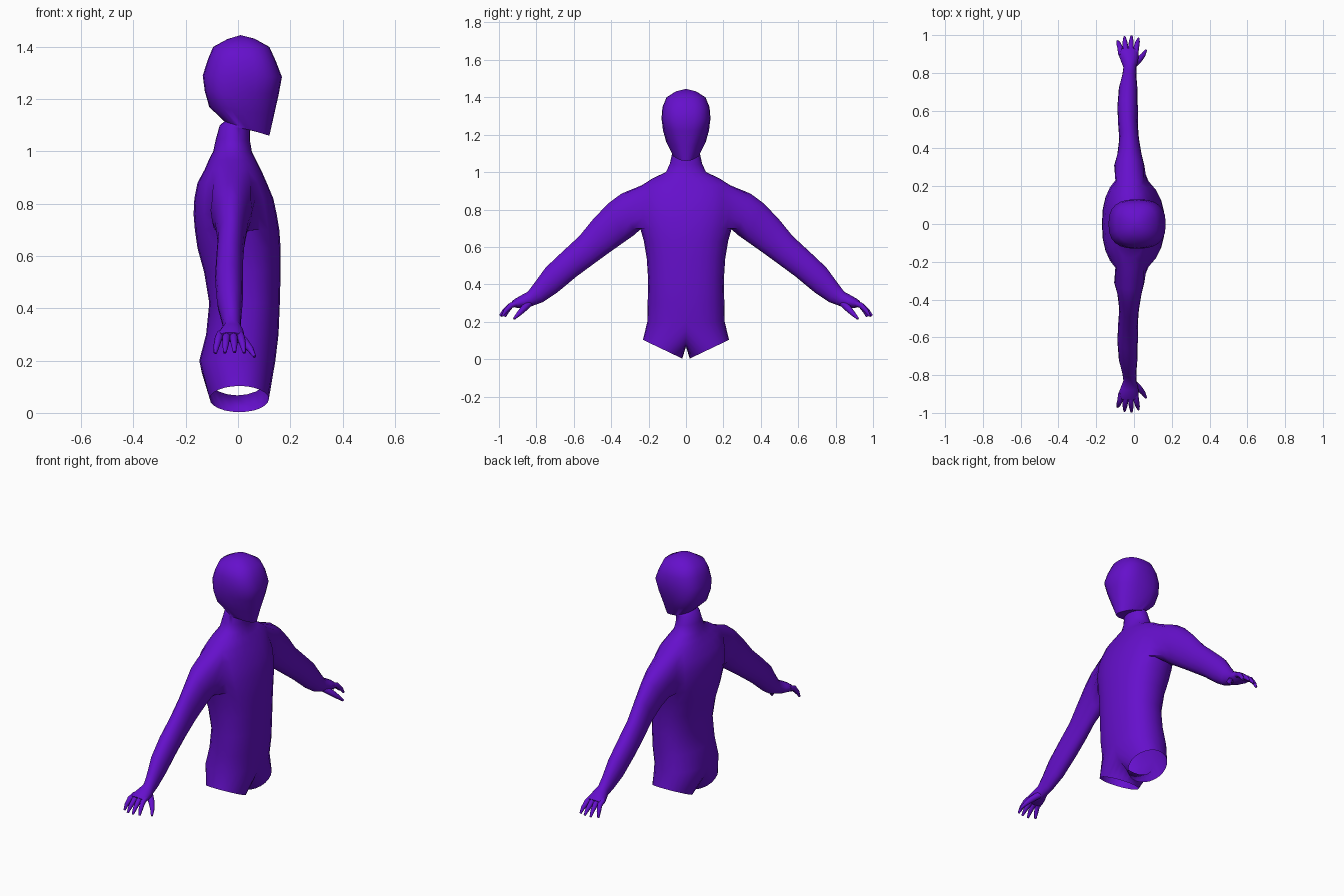
import bpy, bmesh, math
from mathutils import Vector

if "Cube" in bpy.data.objects:
    bpy.data.objects.remove(bpy.data.objects["Cube"])

N = 24                      # points round the full body, half is built and mirrored
HALF = N // 2

purple = bpy.data.materials.new("purple")
purple.diffuse_color = (0.13, 0.005, 0.6, 1)
purple.use_nodes = True
purple.node_tree.nodes["Principled BSDF"].inputs["Base Color"].default_value = purple.diffuse_color


def spow(v, p):
    return math.copysign(abs(v) ** (2 / p), v) if abs(v) > 1e-6 else 0.0


def skin(bm, a, b, closed=False):
    """Quads between two rows of vertices."""
    n = len(a)
    for i in range(n if closed else n - 1):
        j = (i + 1) % n
        bm.faces.new((a[i], a[j], b[j], b[i]))


def finish(bm, name, angle=50):
    """Turn the half mesh into a mirrored, smooth object."""
    bmesh.ops.recalc_face_normals(bm, faces=bm.faces)
    mesh = bpy.data.meshes.new(name)
    bm.to_mesh(mesh)
    bm.free()
    mesh.materials.append(purple)
    ob = bpy.data.objects.new(name, mesh)
    bpy.context.collection.objects.link(ob)
    bpy.ops.object.select_all(action='DESELECT')
    ob.select_set(True)
    bpy.context.view_layer.objects.active = ob
    bpy.ops.object.shade_smooth_by_angle(angle=math.radians(angle))
    mod = ob.modifiers.new("mirror", 'MIRROR')
    mod.use_axis = (False, True, False)
    mod.merge_threshold = 0.0005
    return ob


# Body sections: back x, back z, front x, front z, half width, squareness, front taper
SECTIONS = [
    (-.148, .20, .143, .20, .207, 2.3, 0),
    (-.122, .30, .155, .30, .205, 2.3, 0),
    (-.110, .42, .160, .42, .202, 2.3, 0),
    (-.130, .54, .163, .54, .210, 2.3, 0),
    (-.155, .63, .163, .63, .225, 2.3, 0),
    (-.165, .70, .158, .70, .245, 2.3, 0),     # arm hole starts
    (-.170, .76, .148, .76, .258, 2.3, 0),
    (-.167, .82, .135, .82, .262, 2.3, 0),
    (-.155, .88, .110, .88, .255, 2.3, 0),
    (-.128, .93, .088, .93, .235, 2.2, 0),     # arm hole ends
    (-.112, .967, .070, .965, .180, 2.1, 0),
    (-.095, 1.00, .053, 1.00, .107, 2, 0),
    (-.084, 1.05, .046, 1.04, .086, 2, 0),
    (-.070, 1.10, .045, 1.085, .076, 2, 0),    # top of neck
    (-.052, 1.115, .120, 1.06, .068, 2.3, .35),  # jaw
    (-.110, 1.17, .138, 1.14, .102, 2.4, .2),
    (-.127, 1.23, .156, 1.22, .123, 2.6, .1),
    (-.135, 1.29, .168, 1.285, .131, 2.6, 0),
    (-.116, 1.35, .145, 1.345, .126, 2.6, 0),
    (-.095, 1.40, .120, 1.40, .104, 2.5, 0),
    (-.040, 1.43, .062, 1.432, .055, 2.2, 0),
]
HOLE = (5, 9)               # section range of the arm hole
COLS = (4, 8)               # column range of the arm hole

bm = bmesh.new()
rows = []
for xb, zb, xf, zf, w, p, taper in SECTIONS:
    row = []
    for i in range(HALF + 1):
        a = 2 * math.pi * i / N
        c, s = spow(math.cos(a), p), spow(math.sin(a), p)
        if i in (0, HALF):
            s = 0
        t = (c + 1) / 2
        row.append(bm.verts.new((xb + (xf - xb) * t, w * s * (1 - taper * c),
                                 zb + (zf - zb) * t)))
    rows.append(row)

# Torso, neck and head skin, leaving out the arm hole
for k in range(len(rows) - 1):
    for i in range(HALF):
        if HOLE[0] <= k < HOLE[1] and COLS[0] <= i < COLS[1]:
            continue
        a, b = rows[k], rows[k + 1]
        bm.faces.new((a[i], a[i + 1], b[i + 1], b[i]))
crown = bm.verts.new((.01, 0, 1.445))
for i in range(HALF):
    bm.faces.new((rows[-1][i], rows[-1][i + 1], crown))

# Crotch line and open, tilted leg end
xb, xf = SECTIONS[0][0], SECTIONS[0][2]
loop = list(rows[0])
for i in range(HALF + 1, N):
    a = 2 * math.pi * i / N
    loop.append(bm.verts.new(((xb + xf) / 2 + (xf - xb) / 2 * math.cos(a) * .97, 0,
                              .2 - .133 * abs(math.sin(a)) ** .8)))
leg_end = []
for i in range(N):
    a = 2 * math.pi * i / N
    t = (math.sin(a) + 1) / 2
    leg_end.append(bm.verts.new((.005 + .113 * math.cos(a), .02 + .21 * t, .003 + .1 * t)))
skin(bm, loop, leg_end, True)

# Arm: top y, z, bottom y, z, back x, front x
ARM = [
    (.345, .885, .275, .665, -.105, .055),
    (.415, .833, .325, .630, -.088, .040),
    (.495, .750, .410, .570, -.078, .026),
    (.570, .658, .490, .512, -.084, .020),
    (.660, .575, .585, .442, -.088, .020),
    (.750, .490, .690, .355, -.080, .018),
    (.812, .405, .765, .305, -.062, .012),
    (.848, .358, .812, .288, -.056, .012),
    (.880, .342, .850, .274, -.070, .022),
    (.915, .322, .890, .272, -.084, .024),
    (.932, .308, .915, .276, -.078, .018),
]
(k0, k1), (c0, c1) = HOLE, COLS
ring = [rows[k0][c] for c in range(c0, c1 + 1)]
ring += [rows[k][c1] for k in range(k0 + 1, k1 + 1)]
ring += [rows[k1][c] for c in range(c1 - 1, c0 - 1, -1)]
ring += [rows[k][c0] for k in range(k1 - 1, k0, -1)]
M = len(ring)
for ty, tz, by, bz, xb, xf in ARM:
    new = []
    for i in range(M):
        a = -math.pi / 4 - 2 * math.pi * i / M
        t = (math.sin(a) + 1) / 2
        new.append(bm.verts.new(((xb + xf) / 2 + (xf - xb) / 2 * math.cos(a),
                                 by + (ty - by) * t, bz + (tz - bz) * t)))
    skin(bm, ring, new, True)
    ring = new
bm.faces.new(ring)
finish(bm, "body")


def finger(name, points, radii, sides=8):
    """Tapered tube along a bent path."""
    bm = bmesh.new()
    pts = [Vector(p) for p in points]
    prev = None
    for i, (p, r) in enumerate(zip(pts, radii)):
        d = (pts[min(i + 1, len(pts) - 1)] - pts[max(i - 1, 0)]).normalized()
        u = d.cross(Vector((1, 0, 0))).normalized()
        v = d.cross(u)
        ring = [bm.verts.new(p + r * (u * math.cos(q) + v * math.sin(q)))
                for q in (2 * math.pi * j / sides for j in range(sides))]
        if prev:
            skin(bm, prev, ring, True)
        else:
            bm.faces.new(ring)
        prev = ring
    bm.faces.new(prev)
    finish(bm, name, 60)


# Fingers: knuckle x, tip x, tip y, tip z
for name, kx, tx, ty, tz in [
    ("little_finger", -.068, -.087, .968, .228),
    ("ring_finger", -.043, -.050, .990, .230),
    ("middle_finger", -.018, -.013, .994, .232),
    ("index_finger", .007, .024, .982, .230),
]:
    finger(name, [(kx, .895, .302), (kx * .7 + tx * .3, .935, .288),
                  (kx * .3 + tx * .7, .935 + (ty - .935) * .6, .259), (tx, ty, tz)],
           [.015, .015, .012, .006])
finger("thumb", [(-.01, .838, .300), (.025, .868, .270), (.048, .893, .243), (.064, .920, .215)],
       [.02, .018, .013, .006])
